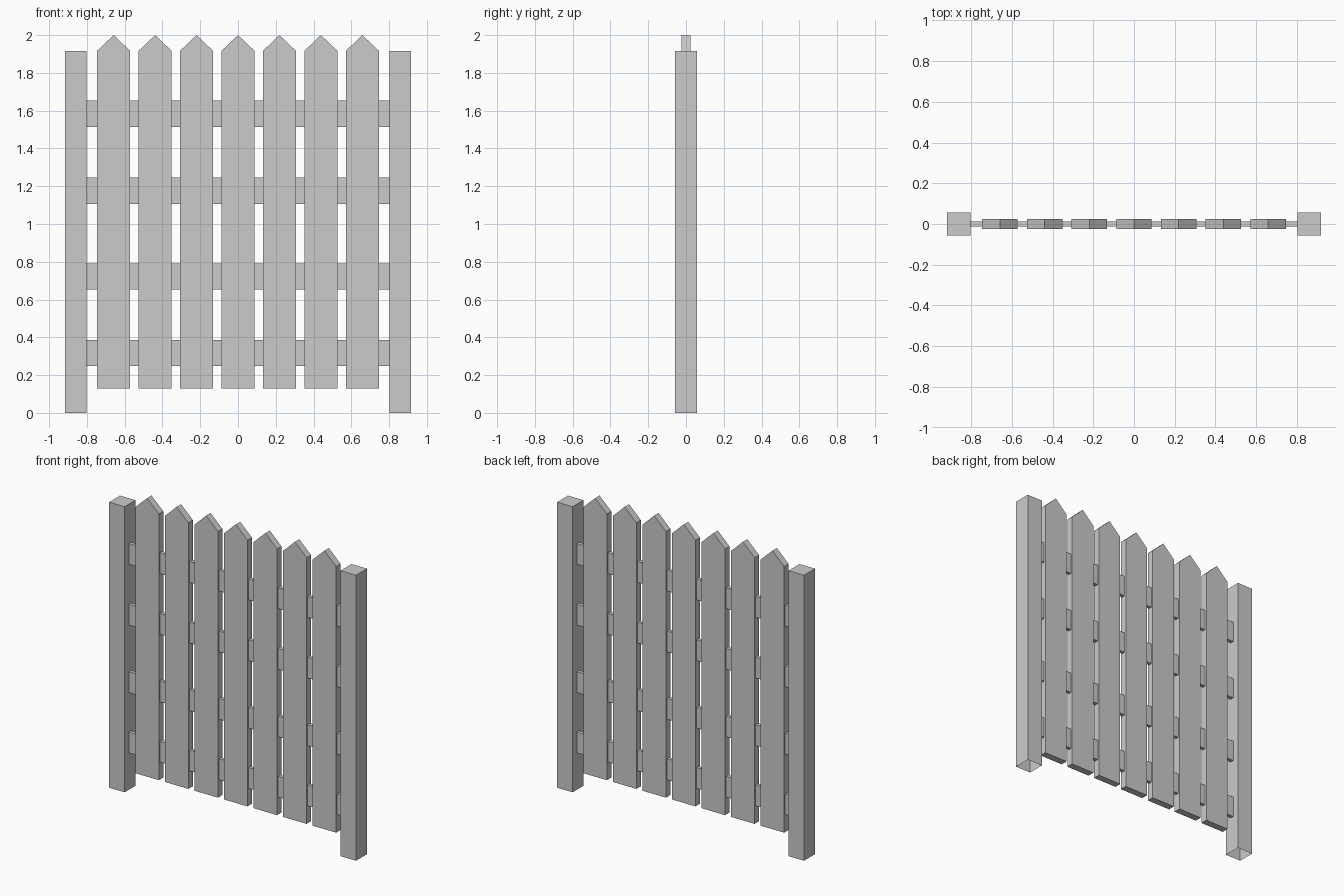
import bpy
import bmesh

if "Cube" in bpy.data.objects:
    bpy.data.objects.remove(bpy.data.objects["Cube"])


def make_object(name, bm):
    bmesh.ops.recalc_face_normals(bm, faces=bm.faces)
    mesh = bpy.data.meshes.new(name)
    bm.to_mesh(mesh)
    bm.free()
    obj = bpy.data.objects.new(name, mesh)
    bpy.context.collection.objects.link(obj)
    return obj


def slab(name, profile, depth, open_bottom=False):
    """Extrude an (x, z) profile through y, centred on y = 0."""
    bm = bmesh.new()
    face = bm.faces.new([bm.verts.new((x, -depth / 2, z)) for x, z in profile])
    ext = bmesh.ops.extrude_face_region(bm, geom=[face], use_keep_orig=True)
    verts = [g for g in ext["geom"] if isinstance(g, bmesh.types.BMVert)]
    bmesh.ops.translate(bm, verts=verts, vec=(0, depth, 0))
    bmesh.ops.recalc_face_normals(bm, faces=bm.faces)
    if open_bottom:
        bottom = [f for f in bm.faces if f.normal.z < -0.9]
        bmesh.ops.delete(bm, geom=bottom, context="FACES_ONLY")
    return make_object(name, bm)


def rect(x0, x1, z0, z1):
    return [(x0, z0), (x1, z0), (x1, z1), (x0, z1)]


# End posts, open underneath
POST_IN, POST_OUT, SHOULDER = 0.802, 0.917, 1.917
for side, name in ((-1, "left_post"), (1, "right_post")):
    x0, x1 = sorted((side * POST_IN, side * POST_OUT))
    slab(name, rect(x0, x1, 0, SHOULDER), 0.115, open_bottom=True)

# Pointed pickets
HALF = 0.087
for i in range(7):
    x = (i - 3) * 0.2195
    slab(f"picket_{i + 1}",
         [(x - HALF, 0.13), (x + HALF, 0.13), (x + HALF, SHOULDER),
          (x, 2.0), (x - HALF, SHOULDER)], 0.047)

# Horizontal rails between the posts
for i, z in enumerate((0.317, 0.722, 1.175, 1.583)):
    slab(f"rail_{i + 1}", rect(-POST_IN, POST_IN, z - 0.07, z + 0.07), 0.025)
